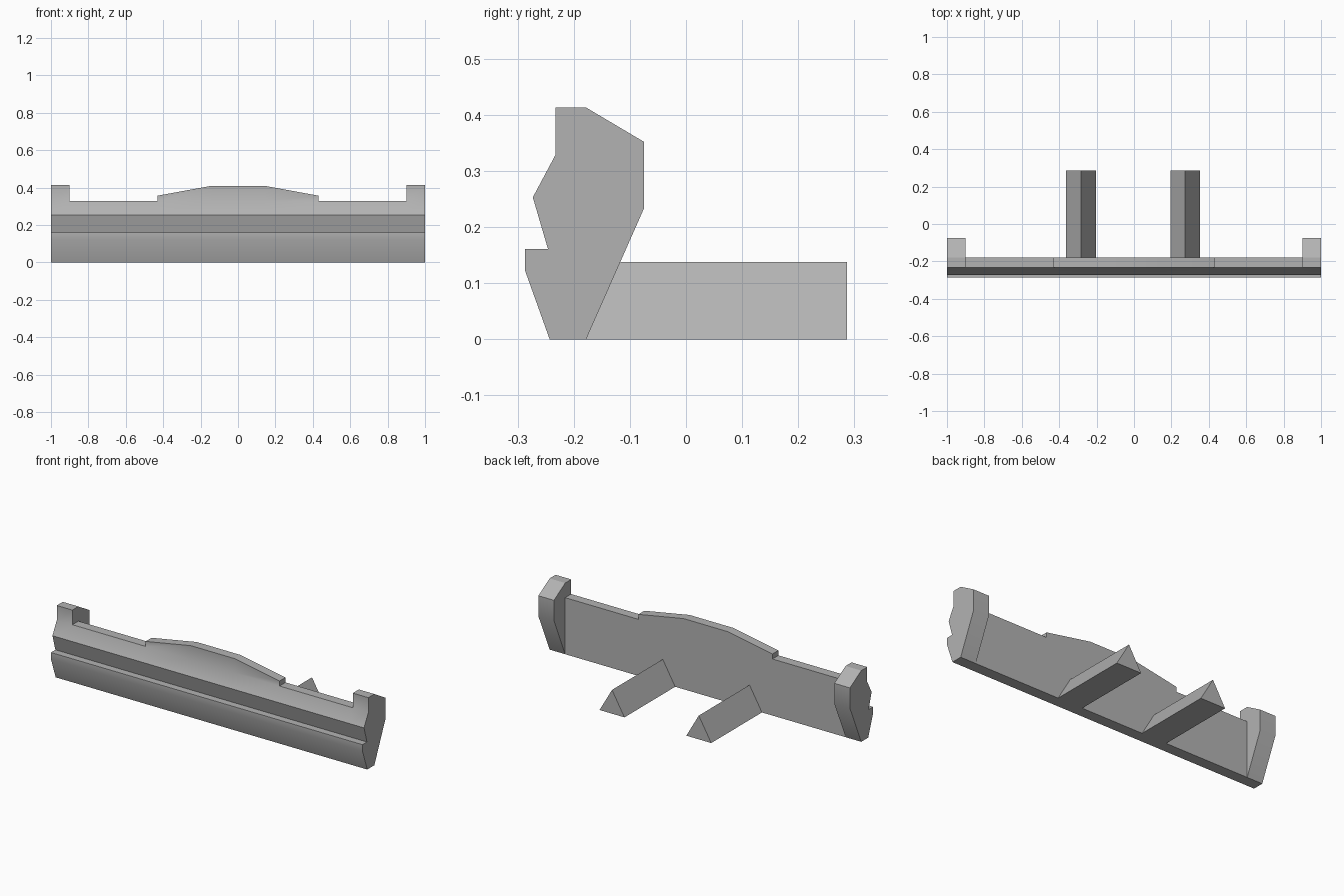
import bpy, bmesh, math

if "Cube" in bpy.data.objects:
    bpy.data.objects.remove(bpy.data.objects["Cube"], do_unlink=True)

grey = bpy.data.materials.new("plain_grey")
grey.use_nodes = True
COLOUR = (0.45, 0.45, 0.45, 1)
grey.diffuse_color = COLOUR
grey.node_tree.nodes["Principled BSDF"].inputs["Base Color"].default_value = COLOUR


def loft(name, sections, smooth=False):
    """Skin a row of matching cross-sections and close both ends."""
    bm = bmesh.new()
    rings = [[bm.verts.new(p) for p in ring] for ring in sections]
    for a, b in zip(rings, rings[1:]):
        for i in range(len(a)):
            bm.faces.new((a[i - 1], a[i], b[i], b[i - 1]))
    bm.faces.new(rings[0])
    bm.faces.new(reversed(rings[-1]))
    bmesh.ops.remove_doubles(bm, verts=bm.verts, dist=0.0005)
    bmesh.ops.recalc_face_normals(bm, faces=bm.faces)
    mesh = bpy.data.meshes.new(name)
    bm.to_mesh(mesh)
    bm.free()
    mesh.materials.append(grey)
    obj = bpy.data.objects.new(name, mesh)
    bpy.context.collection.objects.link(obj)
    if smooth:
        bpy.ops.object.select_all(action='DESELECT')
        obj.select_set(True)
        bpy.context.view_layer.objects.active = obj
        bpy.ops.object.shade_smooth_by_angle(angle=math.radians(30))
    return obj


FRONT, BACK, LEDGE = -0.233, -0.178, 0.328


def section(x, top, wing=False):
    """Bumper cross-section with a given top height; end wings bulge backwards."""
    rear, shoulder = (-0.075, 0.352) if wing else (BACK, 0.3)
    profile = [(-0.243, 0), (-0.287, 0.123), (-0.287, 0.161), (-0.246, 0.161),
               (-0.273, 0.253), (FRONT, LEDGE), (FRONT, top), (BACK, top),
               (rear, shoulder), (rear, 0.233), (BACK, 0)]
    return [(x, y, z) for y, z in profile]


# Bumper: end wings, low ledge, stepped and raised centre
half = [(1, 0.413, True), (0.9, 0.413, True), (0.9, LEDGE), (0.43, LEDGE),
        (0.43, 0.357), (0.14, 0.41)]
stations = [(-s[0], *s[1:]) for s in half] + half[::-1]
loft("bumper", [section(*s) for s in stations], smooth=True)

# Triangular mounting struts
for name, x in (("right_strut", -0.283), ("left_strut", 0.274)):
    loft(name, [[(x - 0.08, y, 0), (x + 0.08, y, 0), (x, y, 0.138)]
                for y in (BACK, 0.287)])
